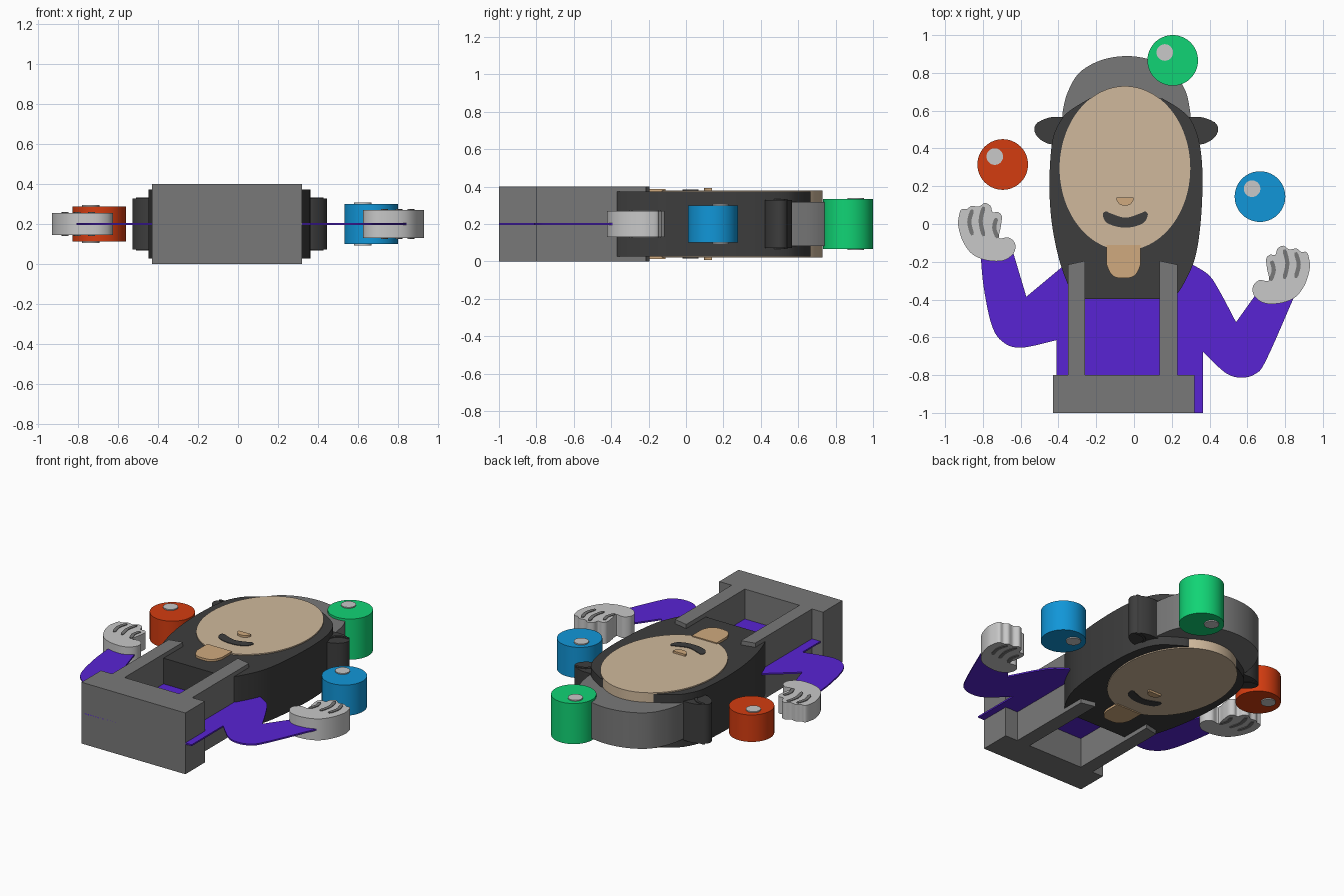
import bpy
import bmesh
import math
from mathutils import Vector

cube = bpy.data.objects.get("Cube")
if cube:
    bpy.data.objects.remove(cube, do_unlink=True)

MID = 0.2      # every part is centred on this height
AXIS = -0.045  # mirror line of the head


def material(name, code):
    def linear(c):
        return c / 12.92 if c <= 0.04045 else ((c + 0.055) / 1.055) ** 2.4
    rgb = [linear(int(code[i:i + 2], 16) / 255) for i in (0, 2, 4)]
    m = bpy.data.materials.new(name)
    m.use_nodes = True
    m.diffuse_color = (*rgb, 1)
    m.node_tree.nodes["Principled BSDF"].inputs["Base Color"].default_value = (*rgb, 1)
    return m


GREY = material("mid grey", "797979")
DARK = material("charcoal", "3d3d3d")
PURPLE = material("purple", "5824d4")
SKIN = material("pale skin", "d0b99c")
TAN = material("tan skin", "d0aa7e")
LIGHT = material("light grey", "c8c8c8")
RED = material("orange red", "d43c10")
BLUE = material("blue", "1196d8")
GREEN = material("green", "11d475")


def smooth(points, closed=False, steps=6):
    """Catmull-Rom curve through the points."""
    p = [Vector(q) for q in points]
    n = len(p)
    out = []
    for i in range(n if closed else n - 1):
        if closed:
            a, b, c, d = (p[(i + k) % n] for k in (-1, 0, 1, 2))
        else:
            a, b, c, d = p[max(i - 1, 0)], p[i], p[i + 1], p[min(i + 2, n - 1)]
        for s in range(steps):
            t = s / steps
            out.append(0.5 * (2 * b + (c - a) * t + (2 * a - 5 * b + 4 * c - d) * t ** 2
                              + (3 * b - a - 3 * c + d) * t ** 3))
    if not closed:
        out.append(p[-1])
    return out


def ellipse(x, y, rx, ry, n=64):
    return [(x + rx * math.cos(math.tau * i / n), y + ry * math.sin(math.tau * i / n))
            for i in range(n)]


def stroke(points, radius):
    """Round-ended band along a curve."""
    mid = smooth(points, steps=4)
    left, right = [], []
    for i, q in enumerate(mid):
        d = (mid[min(i + 1, len(mid) - 1)] - mid[max(i - 1, 0)]).normalized()
        w = radius * (0.55 if i in (0, len(mid) - 1) else 1)
        side = Vector((-d.y, d.x)) * w
        left.append(q + side)
        right.append(q - side)
    return left + right[::-1]


def slab(name, outline, depth, mat):
    """Outline extruded evenly to both sides of the middle height."""
    bm = bmesh.new()
    face = bm.faces.new([bm.verts.new((q[0], q[1], MID - depth / 2)) for q in outline])
    new = bmesh.ops.extrude_face_region(bm, geom=[face])["geom"]
    bmesh.ops.translate(bm, vec=(0, 0, depth),
                        verts=[v for v in new if isinstance(v, bmesh.types.BMVert)])
    bmesh.ops.recalc_face_normals(bm, faces=bm.faces)
    mesh = bpy.data.meshes.new(name)
    bm.to_mesh(mesh)
    bm.free()
    mesh.materials.append(mat)
    obj = bpy.data.objects.new(name, mesh)
    bpy.context.collection.objects.link(obj)
    bpy.ops.object.select_all(action="DESELECT")
    obj.select_set(True)
    bpy.context.view_layer.objects.active = obj
    bpy.ops.object.shade_smooth_by_angle(angle=math.radians(35))
    return obj


def flip(points, axis, dy=0.0):
    return [(2 * axis - x, y + dy) for x, y in points]


# Overalls: waist block with two straps
slab("overalls", [(-.43, -1), (.32, -1), (.32, -.8), (.23, -.8), (.23, -.215), (.135, -.195),
                  (.135, -.8), (-.26, -.8), (-.26, -.195), (-.35, -.215), (-.35, -.8),
                  (-.43, -.8)], 0.4, GREY)

# Thin shirt with both bent arms
shirt = [(-.41, -1), (.365, -1), (.365, -.675)]
shirt += smooth([(.37, -.68), (.48, -.785), (.56, -.813), (.64, -.795), (.70, -.72), (.85, -.38)])
shirt += [(.64, -.38), (.54, -.52)]
shirt += smooth([(.535, -.51), (.45, -.35), (.39, -.265), (.28, -.2)])
shirt += [(-.36, -.2), (-.39, -.235), (-.57, -.385), (-.64, -.15), (-.81, -.16)]
shirt += smooth([(-.81, -.19), (-.795, -.34), (-.755, -.53), (-.70, -.62), (-.60, -.655),
                 (-.41, -.615)])
slab("shirt", shirt, 0.01, PURPLE)

# Hair and beard, cap and ears
hair = smooth([(-.235, .665), (-.34, .6), (-.39, .545), (-.43, .45), (-.446, .29), (-.446, .13),
               (-.43, -.03), (-.393, -.2), (-.34, -.34), (-.29, -.397)])
hair += smooth([(.2, -.397), (.25, -.34), (.32, -.19), (.352, 0), (.363, .24), (.348, .42),
                (.305, .545), (.24, .61), (.15, .665)])
slab("hair_and_beard", hair, 0.345, DARK)

cap = smooth([(-.38, .55), (-.375, .61), (-.35, .70), (-.29, .80), (-.18, .865), (-.045, .889),
              (.085, .87), (.2, .81), (.27, .71), (.295, .61), (.3, .55)])
slab("cap", cap, 0.235, GREY)

ear = smooth([(-.36, .565), (-.44, .565), (-.505, .54), (-.528, .505), (-.51, .46), (-.46, .427),
              (-.41, .42)])
fold = [(-.51, .535), (-.46, .53), (-.425, .505), (-.405, .46)]
for side in ("right", "left"):
    mirrored = side == "left"
    slab(side + "_ear", flip(ear, -.041) if mirrored else ear, 0.255, DARK)
    slab(side + "_ear_fold", stroke(flip(fold, -.041) if mirrored else fold, .008), 0.265, DARK)

# Face and its features, showing on both sides
slab("face", ellipse(-.048, .295, .346, .435, 96), 0.36, SKIN)
slab("nose", [(-.092, .14), *smooth([(-.092, .125), (-.075, .104), (-.048, .097), (-.02, .104),
                                     (-.003, .125)]), (-.003, .14)], 0.386, TAN)
slab("chin", [(.035, -.11), (-.145, -.11),
              *smooth([(-.145, -.215), (-.125, -.26), (-.09, -.284), (-.02, -.284),
                       (.015, -.26), (.035, -.215)])], 0.374, TAN)
slab("moustache", smooth([(-.165, .05), (-.148, .066), (-.12, .055), (-.045, .033), (.03, .055),
                          (.058, .066), (.073, .05), (.055, .01), (.005, -.013), (-.045, -.018),
                          (-.095, -.013), (-.148, .01)], True), 0.368, DARK)

# Gloves with finger creases: the right one is the mirrored left one, raised
glove = smooth([(.63, -.365), (.632, -.325), (.665, -.297), (.714, -.30), (.705, -.24),
                (.70, -.185), (.72, -.163), (.748, -.163), (.76, -.13), (.79, -.115),
                (.822, -.134), (.86, -.13), (.885, -.147), (.915, -.15), (.928, -.19),
                (.93, -.24), (.905, -.32), (.857, -.385), (.785, -.417), (.705, -.422),
                (.655, -.40)], True)
creases = [[(.728, -.195), (.74, -.245), (.722, -.30)],
           [(.795, -.135), (.812, -.21), (.795, -.29)],
           [(.855, -.15), (.872, -.215), (.855, -.285)]]
for side, depth in (("left", 0.14), ("right", 0.11)):
    def place(points):
        return flip(points, 0, .226) if side == "right" else points
    slab(side + "_glove", place(glove), depth, LIGHT)
    for i, line in enumerate(creases):
        slab(f"{side}_glove_crease_{i + 1}", stroke(place(line), .011), depth + 0.008, GREY)

# Juggling balls with round highlights
for name, x, y, depth, mat in (("red", -.695, .315, .176, RED), ("blue", .667, .145, .2, BLUE),
                               ("green", .205, .866, .265, GREEN)):
    slab(name + "_ball", ellipse(x, y, .134, .134), depth, mat)
    slab(name + "_ball_highlight", ellipse(x - .042, y + .042, .044, .044, 32),
         depth + 0.014, LIGHT)
